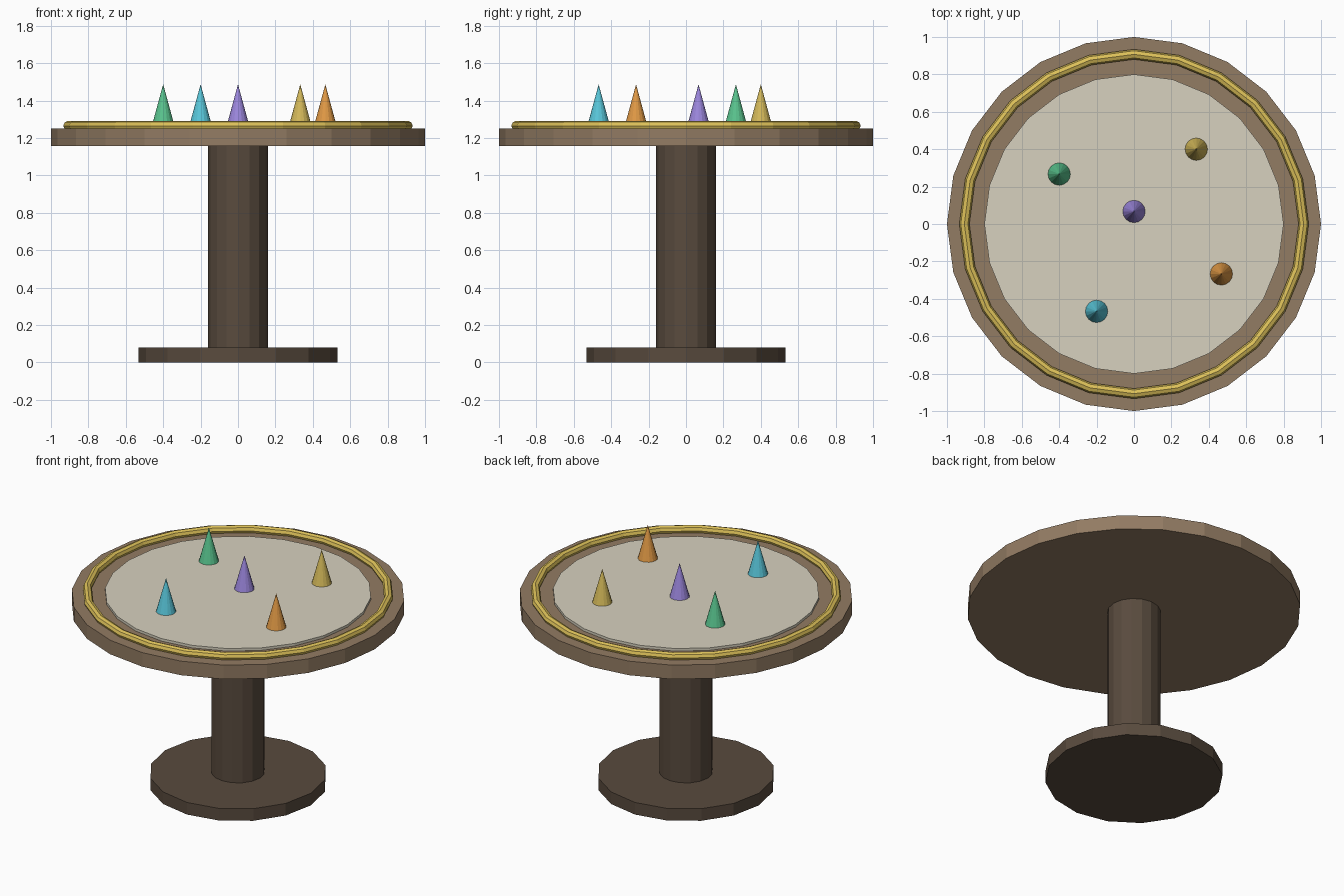
import bpy

if "Cube" in bpy.data.objects:
    bpy.data.objects.remove(bpy.data.objects["Cube"])


def paint(name, color):
    """Name the active object and give it a flat-coloured material."""
    ob = bpy.context.object
    ob.name = name
    mat = bpy.data.materials.new(name + "_colour")
    mat.diffuse_color = (*color, 1)
    mat.use_nodes = True
    mat.node_tree.nodes["Principled BSDF"].inputs["Base Color"].default_value = mat.diffuse_color
    ob.data.materials.append(mat)
    return ob


def disc(name, radius, z0, z1, sides, color):
    bpy.ops.mesh.primitive_cylinder_add(vertices=sides, radius=radius, depth=z1 - z0,
                                        location=(0, 0, (z0 + z1) / 2))
    return paint(name, color)


WOOD_DARK = (0.10, 0.07, 0.048)
WOOD = (0.29, 0.20, 0.125)

# Pedestal and table top
disc("pedestal_base", 0.533, 0, 0.08, 16, WOOD_DARK)
disc("pedestal_column", 0.16, 0.08, 1.16, 16, WOOD_DARK)
disc("table_top", 1.0, 1.157, 1.25, 24, WOOD)

# Pale inlaid playing surface
SURFACE = 1.267
disc("playing_surface", 0.8, 1.24, SURFACE, 24, (0.68, 0.64, 0.52))

# Gold trim ring
bpy.ops.mesh.primitive_torus_add(major_radius=0.907, minor_radius=0.027,
                                 major_segments=24, minor_segments=8,
                                 location=(0, 0, 1.265))
paint("trim_ring", (0.72, 0.53, 0.10))

# Cone markers
MARKERS = {
    "green": (-0.40, 0.267, (0.10, 0.55, 0.27)),
    "yellow": (0.333, 0.40, (0.65, 0.48, 0.10)),
    "purple": (0.0, 0.067, (0.33, 0.24, 0.72)),
    "orange": (0.467, -0.267, (0.75, 0.32, 0.06)),
    "cyan": (-0.20, -0.467, (0.10, 0.57, 0.70)),
}
HEIGHT = 0.22
for label, (x, y, color) in MARKERS.items():
    bpy.ops.mesh.primitive_cone_add(vertices=16, radius1=0.06, radius2=0, depth=HEIGHT,
                                    location=(x, y, SURFACE + HEIGHT / 2))
    paint("marker_" + label, color)
